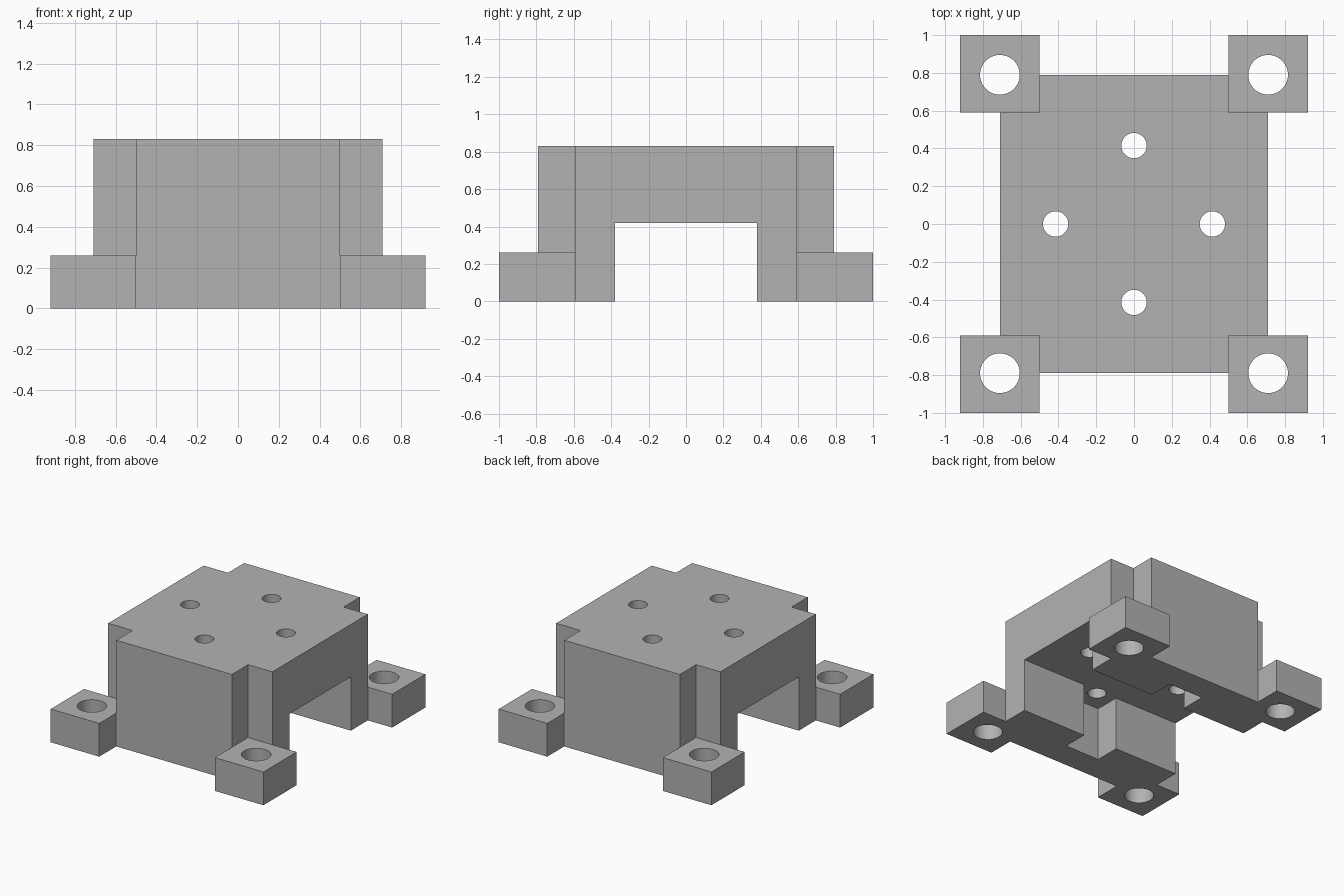
import bpy
import bmesh
from mathutils import Matrix, Vector

HEIGHT, FOOT_TOP, ROOF = 0.83, 0.26, 0.42

cube = bpy.data.objects.get("Cube")
if cube:
    bpy.data.objects.remove(cube, do_unlink=True)


def new_object(name, bm):
    bmesh.ops.recalc_face_normals(bm, faces=bm.faces)
    mesh = bpy.data.meshes.new(name)
    bm.to_mesh(mesh)
    bm.free()
    obj = bpy.data.objects.new(name, mesh)
    bpy.context.collection.objects.link(obj)
    return obj


def box(name, low, high):
    low, high = Vector(low), Vector(high)
    bm = bmesh.new()
    place = Matrix.Translation((low + high) / 2) @ Matrix.Diagonal((*(high - low), 1))
    bmesh.ops.create_cube(bm, size=1, matrix=place)
    return new_object(name, bm)


def drill(name, x, y, radius):
    bm = bmesh.new()
    bmesh.ops.create_cone(bm, cap_ends=True, segments=48, radius1=radius, radius2=radius,
                          depth=3, matrix=Matrix.Translation((x, y, 0)))
    return new_object(name, bm)


# Outline of body and feet: one corner mirrored into all four, then extruded
corner = [(0.71, 0.59), (0.92, 0.59), (0.92, 1.0), (0.5, 1.0), (0.5, 0.79)]
half = corner + [(-x, y) for x, y in reversed(corner)]
outline = half + [(-x, -y) for x, y in half]
bm = bmesh.new()
base = bm.faces.new([bm.verts.new((x, y, 0)) for x, y in outline])
top = bmesh.ops.extrude_face_region(bm, geom=[base])
bmesh.ops.translate(bm, vec=(0, 0, HEIGHT),
                    verts=[v for v in top["geom"] if isinstance(v, bmesh.types.BMVert)])
bracket = new_object("mounting_bracket", bm)

# Channel under the body, with relief pockets in the inner leg walls
cutters = [box("channel_cutter", (-2, -0.38, -1), (2, 0.38, ROOF)),
           box("relief_cutter", (-0.15, -0.58, -1), (0.15, 0.58, ROOF))]

# Space above each foot and the bolt hole through it
for sx in (-1, 1):
    for sy in (-1, 1):
        xs = sorted((0.5 * sx, 1.2 * sx))
        ys = sorted((0.59 * sy, 1.2 * sy))
        cutters.append(box("foot_space_cutter", (xs[0], ys[0], FOOT_TOP), (xs[1], ys[1], 1.2)))
        cutters.append(drill("foot_hole_cutter", 0.71 * sx, 0.79 * sy, 0.105))

# Four small holes through the top plate
for x, y in ((0.415, 0), (-0.415, 0), (0, 0.415), (0, -0.415)):
    cutters.append(drill("top_hole_cutter", x, y, 0.067))

for cutter in cutters:
    cutter.hide_render = True
    cutter.hide_set(True)
    cut = bracket.modifiers.new(cutter.name, "BOOLEAN")
    cut.operation = "DIFFERENCE"
    cut.solver = "EXACT"
    cut.object = cutter

# Apply the cuts and remove the cutters
bpy.context.view_layer.update()
depsgraph = bpy.context.evaluated_depsgraph_get()
finished = bpy.data.meshes.new_from_object(bracket.evaluated_get(depsgraph))
bracket.modifiers.clear()
bracket.data = finished
for cutter in cutters:
    bpy.data.objects.remove(cutter, do_unlink=True)

# Plain grey material
grey = bpy.data.materials.new("plain_grey")
grey.use_nodes = True
grey.diffuse_color = (0.45, 0.45, 0.45, 1)
grey.node_tree.nodes["Principled BSDF"].inputs["Base Color"].default_value = grey.diffuse_color
bracket.data.materials.clear()
bracket.data.materials.append(grey)

# Smooth hole walls, sharp edges elsewhere
bpy.ops.object.select_all(action="DESELECT")
bracket.select_set(True)
bpy.context.view_layer.objects.active = bracket
bpy.ops.object.shade_smooth_by_angle()
